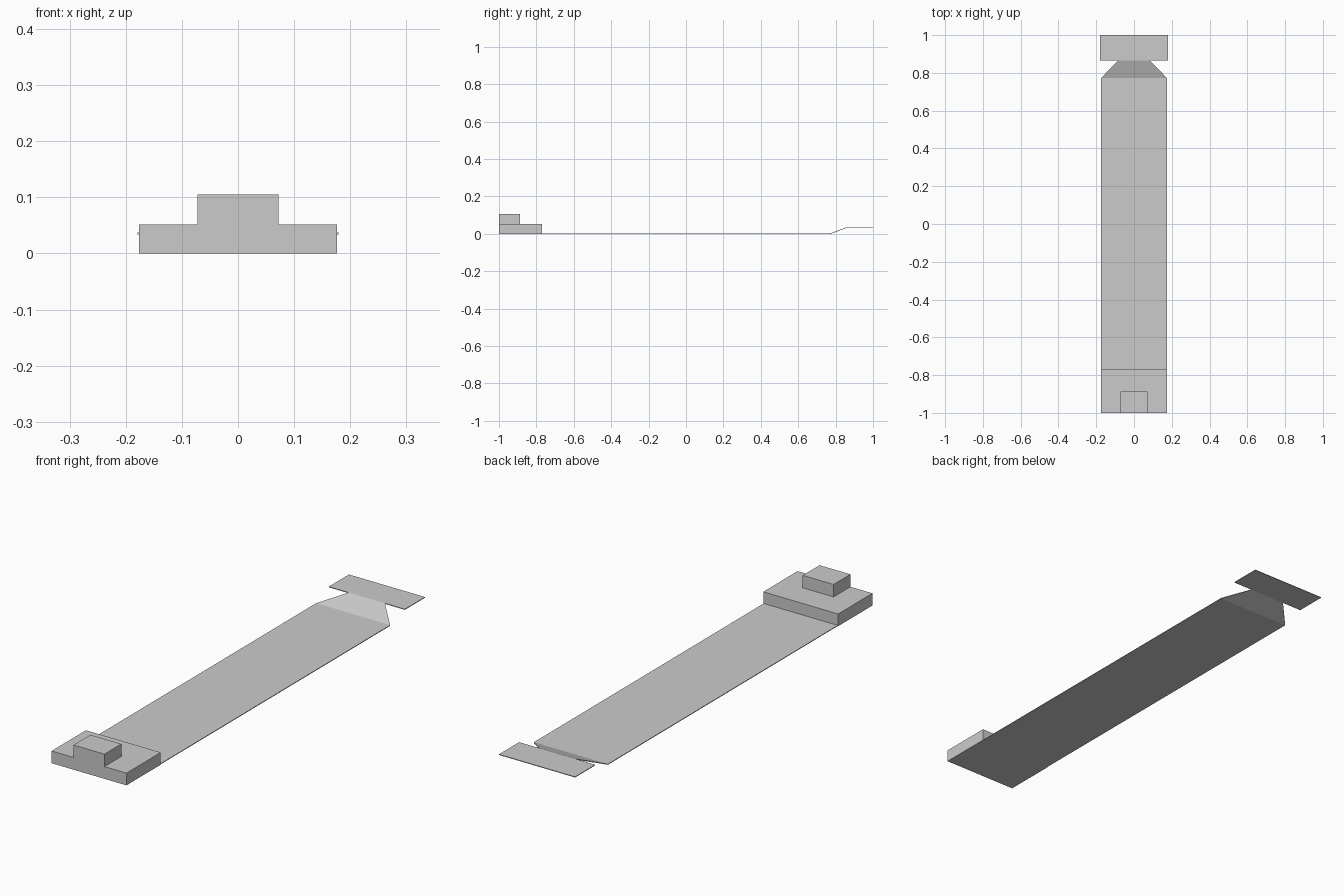
import bpy, bmesh

if "Cube" in bpy.data.objects:
    bpy.data.objects.remove(bpy.data.objects["Cube"])

T = 0.003  # sheet thickness


def slab(name, rings):
    """Loft between cross-sections along y: (y, half width, z bottom, z top)."""
    bm = bmesh.new()
    loops = []
    for y, w, z0, z1 in rings:
        loops.append([bm.verts.new(p) for p in
                      ((-w, y, z0), (w, y, z0), (w, y, z1), (-w, y, z1))])
    for a, b in zip(loops, loops[1:]):
        for i in range(4):
            j = (i + 1) % 4
            bm.faces.new((a[i], a[j], b[j], b[i]))
    bm.faces.new(loops[0])
    bm.faces.new(loops[-1])
    bmesh.ops.recalc_face_normals(bm, faces=bm.faces)
    me = bpy.data.meshes.new(name)
    bm.to_mesh(me)
    bm.free()
    ob = bpy.data.objects.new(name, me)
    bpy.context.collection.objects.link(ob)
    return ob


# Long flat strip
slab("flat_strip", [(-0.77, 0.174, 0, T), (0.773, 0.174, 0, T)])

# Tapered ramp rising to the end plate
slab("tapered_ramp", [(0.773, 0.174, 0, T), (0.865, 0.085, 0.034, 0.034 + T)])

# Raised crosswise end plate
slab("end_plate", [(0.865, 0.179, 0.034, 0.034 + T), (1.0, 0.179, 0.034, 0.034 + T)])

# Stepped block at the front
slab("base_block", [(-1.0, 0.176, 0, 0.052), (-0.77, 0.176, 0, 0.052)])
slab("upper_block", [(-1.0, 0.0725, 0.052, 0.105), (-0.887, 0.0725, 0.052, 0.105)])
